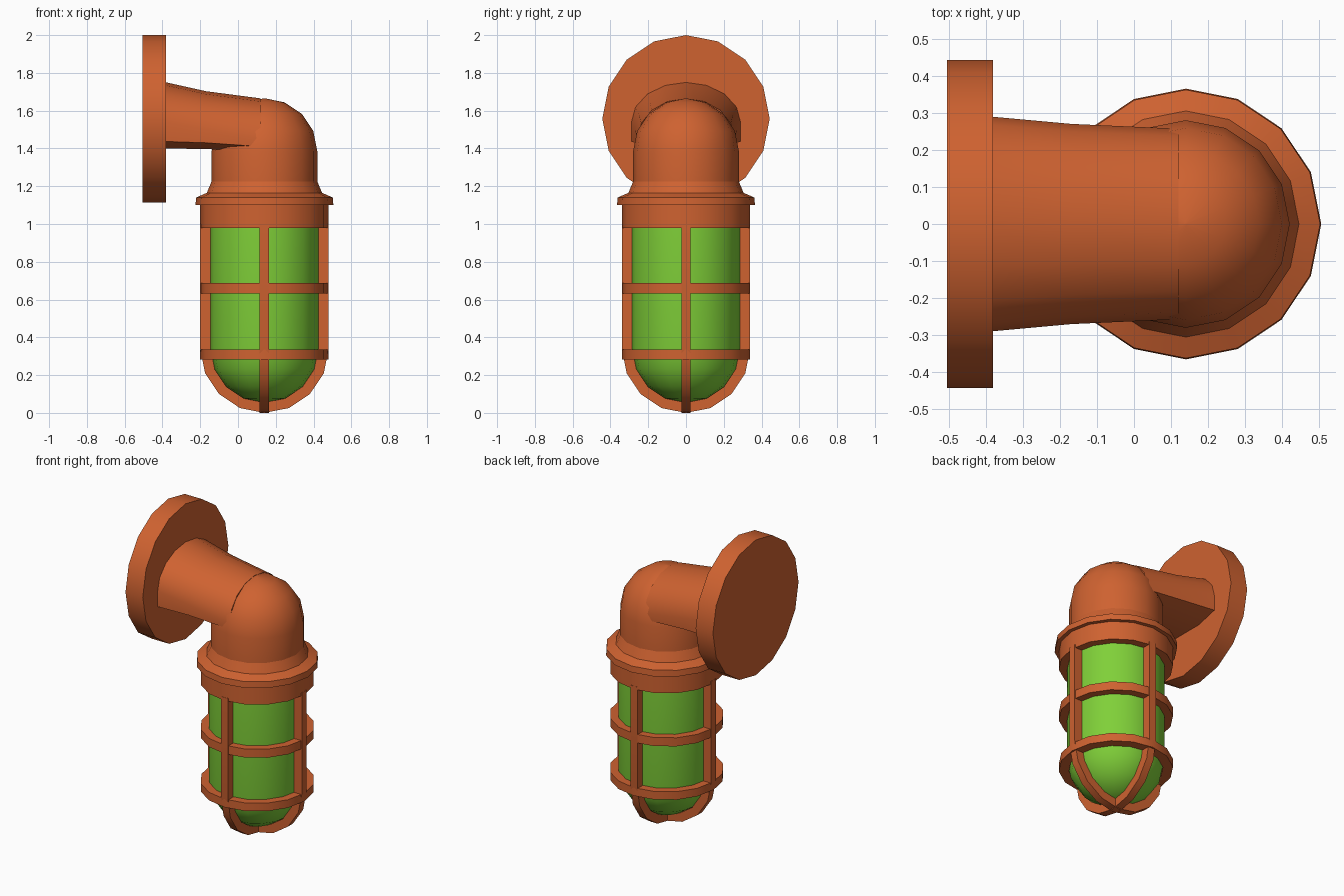
import bpy, bmesh, math

if "Cube" in bpy.data.objects:
    bpy.data.objects.remove(bpy.data.objects["Cube"])

AX = 0.14      # x of the lamp's vertical axis
N = 16         # sides of every round part


def material(name, rgb):
    m = bpy.data.materials.new(name)
    m.diffuse_color = (*rgb, 1)
    m.use_nodes = True
    m.node_tree.nodes["Principled BSDF"].inputs["Base Color"].default_value = m.diffuse_color
    return m


ORANGE = material("orange_metal", (0.62, 0.122, 0.03))
GREEN = material("green_glass", (0.215, 0.63, 0.04))


def make(name, verts, faces, mat):
    me = bpy.data.meshes.new(name)
    me.from_pydata(verts, [], faces)
    bm = bmesh.new()
    bm.from_mesh(me)
    bmesh.ops.remove_doubles(bm, verts=bm.verts, dist=1e-4)
    bmesh.ops.recalc_face_normals(bm, faces=bm.faces)
    bm.to_mesh(me)
    bm.free()
    ob = bpy.data.objects.new(name, me)
    bpy.context.collection.objects.link(ob)
    me.materials.append(mat)
    bpy.ops.object.select_all(action='DESELECT')
    ob.select_set(True)
    bpy.context.view_layer.objects.active = ob
    bpy.ops.object.shade_smooth_by_angle(angle=math.radians(32))
    return ob


def loft(name, rings, mat, closed=False):
    """Skin equal-length rings; closed joins last to first, else ends are capped."""
    n = len(rings[0])
    verts = [v for r in rings for v in r]
    faces = []
    for k in range(len(rings) if closed else len(rings) - 1):
        a, b = k * n, (k + 1) % len(rings) * n
        faces += [(a + i, a + (i + 1) % n, b + (i + 1) % n, b + i) for i in range(n)]
    if not closed:
        faces += [tuple(range(n)), tuple(range(len(verts) - n, len(verts)))]
    return make(name, verts, faces, mat)


def lathe(name, profile, mat, closed=False):
    """Spin (radius, z) points around the lamp axis."""
    rings = [[(AX + r * math.cos(i * math.tau / N), r * math.sin(i * math.tau / N), z)
              for i in range(N)] for r, z in profile]
    return loft(name, rings, mat, closed)


def arc(r, zc, sign, steps=4, end=0.004):
    """Quarter arc from the equator to the pole."""
    pts = [(r * math.cos(k * math.pi / 2 / steps), zc + sign * r * math.sin(k * math.pi / 2 / steps))
           for k in range(steps + 1)]
    pts[-1] = (end, pts[-1][1])
    return pts


# wall plate
loft("wall_plate",
     [[(x, 0.443 * math.sin(i * math.tau / N), 1.557 + 0.443 * math.cos(i * math.tau / N))
       for i in range(N)] for x in (-0.505, -0.38)], ORANGE)


# arm: arched top, nearly flat underside
def arm_section(x, w, shoulder, top, side, bottom):
    ring = [(x, w * math.cos(k * math.pi / 8), shoulder + (top - shoulder) * math.sin(k * math.pi / 8))
            for k in range(9)]
    return ring + [(x, -w, side), (x, -w / 2, bottom), (x, w / 2, bottom), (x, w, side)]


loft("arm", [arm_section(-0.39, 0.29, 1.54, 1.752, 1.437, 1.40),
             arm_section(-0.17, 0.27, 1.50, 1.703, 1.43, 1.397),
             arm_section(0.12, 0.257, 1.45, 1.665, 1.41, 1.385)], ORANGE)

# domed elbow with flared collar and upper band
lathe("elbow", [(0.28, 1.20)] + arc(0.28, 1.385, 1), ORANGE)
lathe("collar", [(0.34, 0.98), (0.34, 1.10), (0.365, 1.10), (0.362, 1.14),
                 (0.305, 1.165), (0.28, 1.225), (0.1, 1.225), (0.1, 0.985), (0.285, 0.98)],
      ORANGE, closed=True)

# glass
lathe("glass", [(0.29, 1.0)] + arc(0.29, 0.345, -1), GREEN)

# cage hoops
for name, lo, hi in (("upper_hoop", 0.632, 0.688), ("lower_hoop", 0.282, 0.335)):
    lathe(name, [(0.28, lo), (0.34, lo), (0.34, hi), (0.28, hi)], ORANGE, closed=True)

# two crossed U-shaped cage bars
outer = [(0.34, 1.0)] + arc(0.34, 0.34, -1, end=0)
inner = [(0.28, 1.0)] + arc(0.285, 0.34, -1, end=0)
for name, along_x in (("side_bars", True), ("front_back_bars", False)):
    pairs = list(zip(outer, inner))
    path = pairs + [((-o[0], o[1]), (-i[0], i[1])) for o, i in reversed(pairs[:-1])]
    rings = []
    for o, i in path:
        quad = [(o, -0.025), (o, 0.025), (i, 0.025), (i, -0.025)]
        rings.append([(AX + p[0], t, p[1]) if along_x else (AX + t, p[0], p[1]) for p, t in quad])
    loft(name, rings, ORANGE)
